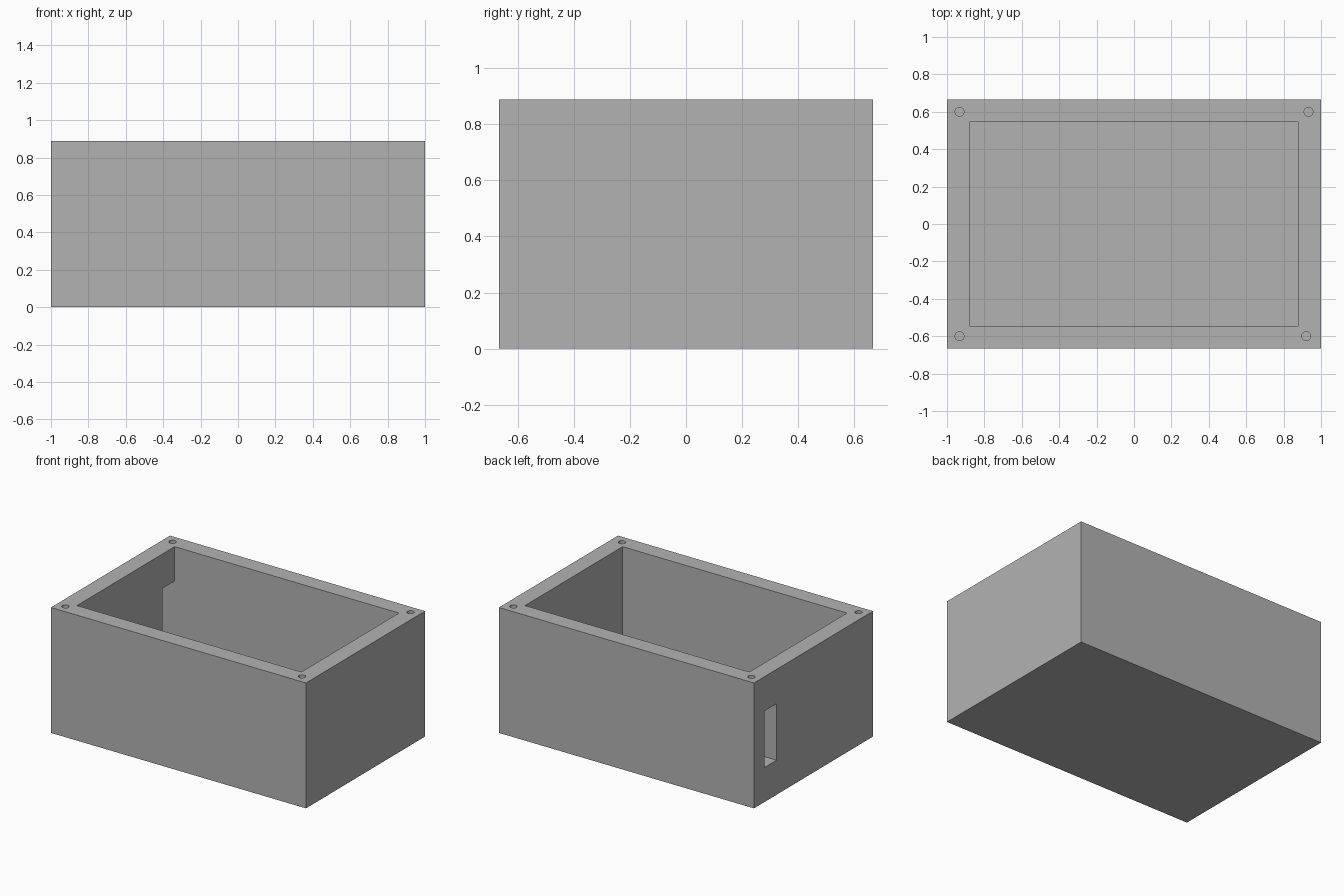
import bpy

cube = bpy.data.objects.get("Cube")
if cube:
    bpy.data.objects.remove(cube, do_unlink=True)

WIDTH, DEPTH, HEIGHT = 2.0, 1.333, 0.889
WALL = 0.12
INNER_X, INNER_Y = WIDTH / 2 - WALL, DEPTH / 2 - WALL

# Single plain grey finish
grey = bpy.data.materials.new("plain grey")
grey.use_nodes = True
colour = (0.45, 0.45, 0.45, 1)
grey.diffuse_color = colour
grey.node_tree.nodes["Principled BSDF"].inputs["Base Color"].default_value = colour


def box(name, low, high):
    """Box between two opposite corners."""
    centre = [(a + b) / 2 for a, b in zip(low, high)]
    bpy.ops.mesh.primitive_cube_add(size=1, location=centre)
    obj = bpy.context.object
    obj.name = name
    obj.scale = [b - a for a, b in zip(low, high)]
    bpy.ops.object.transform_apply(location=True, rotation=False, scale=True)
    obj.data.materials.append(grey)
    return obj


def cut(target, cutter):
    """Subtract the cutter and remove it."""
    cutter.hide_render = True
    mod = target.modifiers.new(cutter.name, "BOOLEAN")
    mod.operation, mod.solver, mod.object = "DIFFERENCE", "EXACT", cutter
    bpy.ops.object.select_all(action="DESELECT")
    bpy.context.view_layer.objects.active = target
    target.select_set(True)
    bpy.ops.object.modifier_apply(modifier=mod.name)
    bpy.data.objects.remove(cutter, do_unlink=True)


# Open-topped enclosure
body = box("enclosure_body", (-WIDTH / 2, -DEPTH / 2, 0), (WIDTH / 2, DEPTH / 2, HEIGHT))
cut(body, box("cavity_cutter", (-INNER_X, -INNER_Y, WALL), (INNER_X, INNER_Y, HEIGHT + 0.1)))

# Tall slot through the right wall, flush with the inside of the back wall
cut(body, box("slot_cutter", (-WIDTH / 2 - 0.1, INNER_Y - 0.133, 0.245),
              (-INNER_X + 0.1, INNER_Y, 0.645)))

# Blind screw holes in the rim corners
HOLE_DEPTH = 0.22
for x, y in ((-0.933, 0.6), (0.933, 0.6), (-0.933, -0.6), (0.921, -0.6)):
    bpy.ops.mesh.primitive_cylinder_add(vertices=32, radius=0.024, depth=2 * HOLE_DEPTH,
                                        location=(x, y, HEIGHT))
    hole = bpy.context.object
    hole.name = "screw_hole_cutter"
    hole.data.materials.append(grey)
    cut(body, hole)

# Round hole walls, crisp box edges
bpy.ops.object.select_all(action="DESELECT")
body.select_set(True)
bpy.context.view_layer.objects.active = body
bpy.ops.object.shade_smooth_by_angle()
